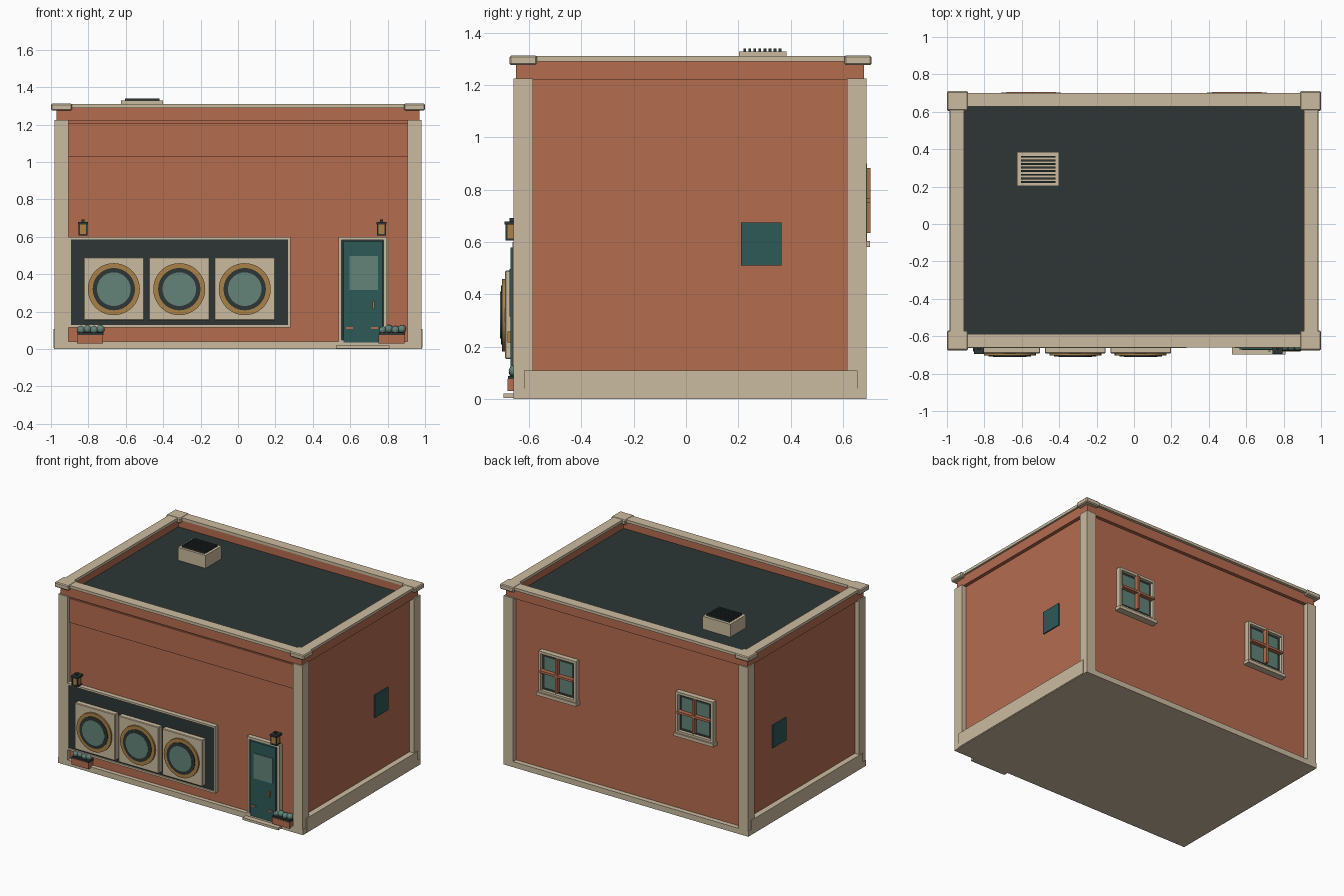
import bpy
import math

if "Cube" in bpy.data.objects:
    bpy.data.objects.remove(bpy.data.objects["Cube"], do_unlink=True)


def material(name, rgb):
    m = bpy.data.materials.new(name)
    m.use_nodes = True
    m.diffuse_color = (*rgb, 1)
    m.node_tree.nodes["Principled BSDF"].inputs["Base Color"].default_value = (*rgb, 1)
    return m


brick = material("terracotta", (0.46, 0.15, 0.078))
stone = material("cream stone", (0.60, 0.50, 0.35))
dark = material("charcoal", (0.026, 0.037, 0.036))
teal = material("dark teal", (0.026, 0.10, 0.097))
glass = material("pale teal glass", (0.125, 0.23, 0.19))
gold = material("brass", (0.40, 0.22, 0.063))


def finish(name, mat):
    ob = bpy.context.object
    ob.name = name
    ob.data.materials.append(mat)
    return ob


def box(name, x, y, z, mat, bevel=0):
    """Box from (min, max) ranges along each axis."""
    lo, hi = zip(x, y, z)
    bpy.ops.mesh.primitive_cube_add(size=1, location=[(a + b) / 2 for a, b in zip(lo, hi)])
    ob = finish(name, mat)
    for v in ob.data.vertices:
        v.co = [c * (b - a) for c, a, b in zip(v.co, lo, hi)]
    if bevel:
        mod = ob.modifiers.new("Bevel", "BEVEL")
        mod.width = bevel
        mod.segments = 1
    return ob


def disc(name, x, z, radius, y, mat):
    """Cylinder facing the front, between the two y values."""
    bpy.ops.mesh.primitive_cylinder_add(vertices=48, radius=radius, depth=y[1] - y[0],
                                        location=(x, sum(y) / 2, z),
                                        rotation=(math.pi / 2, 0, 0))
    ob = finish(name, mat)
    bpy.ops.object.shade_smooth_by_angle()
    return ob


def flat_ring(name, x, y, z, w, mat):
    """Four bars around a horizontal rectangle."""
    box(name + "_front", x, (y[0], y[0] + w), z, mat)
    box(name + "_back", x, (y[1] - w, y[1]), z, mat)
    inner = (y[0] + w, y[1] - w)
    box(name + "_side_a", (x[0], x[0] + w), inner, z, mat)
    box(name + "_side_b", (x[1] - w, x[1]), inner, z, mat)


def frame(name, x, y, z, w, mat):
    """Four bars around an upright rectangle."""
    box(name + "_top", x, y, (z[1] - w, z[1]), mat)
    box(name + "_bottom", x, y, (z[0], z[0] + w), mat)
    inner = (z[0] + w, z[1] - w)
    box(name + "_jamb_a", (x[0], x[0] + w), y, inner, mat)
    box(name + "_jamb_b", (x[1] - w, x[1]), y, inner, mat)


# Main shell
box("base_slab", (-0.983, 0.983), (-0.66, 0.69), (0, 0.04), stone)
box("walls", (-0.945, 0.945), (-0.63, 0.655), (0.04, 1.225), brick)
box("roof", (-0.93, 0.93), (-0.61, 0.65), (1.22, 1.235), dark)
box("fascia_board", (-0.905, 0.905), (-0.64, -0.63), (1.03, 1.205), brick)
flat_ring("parapet", (-0.97, 0.97), (-0.65, 0.68), (1.22, 1.292), 0.05, brick)
flat_ring("coping", (-0.983, 0.983), (-0.66, 0.70), (1.29, 1.31), 0.073, stone)

# Corner piers, corner caps, side plinths and side panels
for s in (-1, 1):
    def mirror(a, b):
        return tuple(sorted((s * a, s * b)))
    for y, cap in (((-0.66, -0.585), (-0.675, -0.57)), ((0.615, 0.69), (0.605, 0.71))):
        box("corner_pier", mirror(0.905, 0.98), y, (0.04, 1.225), stone)
        box("corner_cap", mirror(0.887, 1.0), cap, (1.276, 1.312), stone, 0.006)
    box("side_plinth", mirror(0.94, 0.986), (-0.62, 0.655), (0.005, 0.108), stone)
    box("side_panel", mirror(0.94, 0.953), (0.21, 0.365), (0.51, 0.675), teal)

# Shop window with three machines
box("shop_backing", (-0.903, 0.27), (-0.655, -0.625), (0.125, 0.59), dark)
frame("shop_frame", (-0.908, 0.28), (-0.663, -0.625), (0.115, 0.60), 0.014, stone)
for x in (-0.664, -0.314, 0.036):
    box("machine_body", (x - 0.162, x + 0.162), (-0.692, -0.65), (0.153, 0.49), stone, 0.004)
    disc("machine_ring", x, 0.32, 0.139, (-0.704, -0.68), gold)
    disc("machine_seal", x, 0.32, 0.113, (-0.708, -0.69), dark)
    disc("machine_glass", x, 0.32, 0.09, (-0.711, -0.69), glass)

# Door
box("door_step", (0.525, 0.81), (-0.697, -0.62), (0.003, 0.02), stone)
frame("door_frame", (0.536, 0.797), (-0.663, -0.625), (0.03, 0.60), 0.018, stone)
box("door_recess", (0.553, 0.78), (-0.65, -0.625), (0.035, 0.583), dark)
box("door_leaf", (0.565, 0.772), (-0.67, -0.63), (0.035, 0.578), teal)
box("door_glass", (0.597, 0.748), (-0.674, -0.66), (0.315, 0.497), glass)
box("door_handle", (0.72, 0.73), (-0.682, -0.66), (0.215, 0.257), gold)
for x in (0.578, 0.712):
    box("door_plate", (x, x + 0.036), (-0.674, -0.66), (0.108, 0.118), brick)

# Wall lanterns
for x in (-0.828, 0.767):
    box("lantern_body", (x - 0.02, x + 0.02), (-0.686, -0.645), (0.613, 0.668), gold)
    box("lantern_foot", (x - 0.024, x + 0.024), (-0.69, -0.64), (0.606, 0.614), dark)
    box("lantern_cap", (x - 0.027, x + 0.027), (-0.694, -0.625), (0.666, 0.679), dark)
    box("lantern_finial", (x - 0.008, x + 0.008), (-0.674, -0.655), (0.679, 0.692), dark)
    for dx in (-0.02, 0.02):
        box("lantern_bar", (x + dx - 0.004, x + dx + 0.004), (-0.69, -0.682), (0.61, 0.67), dark)

# Planters
for x in (-0.788, 0.823):
    box("planter_box", (x - 0.072, x + 0.066), (-0.682, -0.62), (0.03, 0.076), brick)
    box("planter_soil", (x - 0.07, x + 0.07), (-0.68, -0.62), (0.076, 0.088), dark)
    for i in range(4):
        bpy.ops.mesh.primitive_ico_sphere_add(
            subdivisions=2, radius=0.023,
            location=(x - 0.052 + 0.035 * i, -0.655, 0.102 + 0.005 * (i % 2)))
        finish("planter_shrub", glass)
        bpy.ops.object.shade_smooth_by_angle()

# Back windows
for x in (-0.55, 0.55):
    w = (x - 0.15, x + 0.15)
    frame("window_frame", w, (0.645, 0.692), (0.60, 0.90), 0.018, stone)
    box("window_sash", (x - 0.135, x + 0.135), (0.645, 0.668), (0.615, 0.885), dark)
    box("window_glass", (x - 0.112, x + 0.112), (0.66, 0.674), (0.638, 0.862), glass)
    box("window_mullion", (x - 0.008, x + 0.008), (0.66, 0.705), (0.635, 0.882), brick)
    box("window_transom", (x - 0.132, x + 0.132), (0.66, 0.705), (0.75, 0.766), brick)
    box("window_sill", (x - 0.16, x + 0.16), (0.645, 0.703), (0.58, 0.603), stone)

# Roof vent
box("vent_box", (-0.625, -0.402), (0.203, 0.385), (1.23, 1.328), stone)
for i in range(8):
    y = 0.225 + 0.0192 * i
    box("vent_slat", (-0.605, -0.42), (y - 0.005, y + 0.005), (1.32, 1.34), dark)
